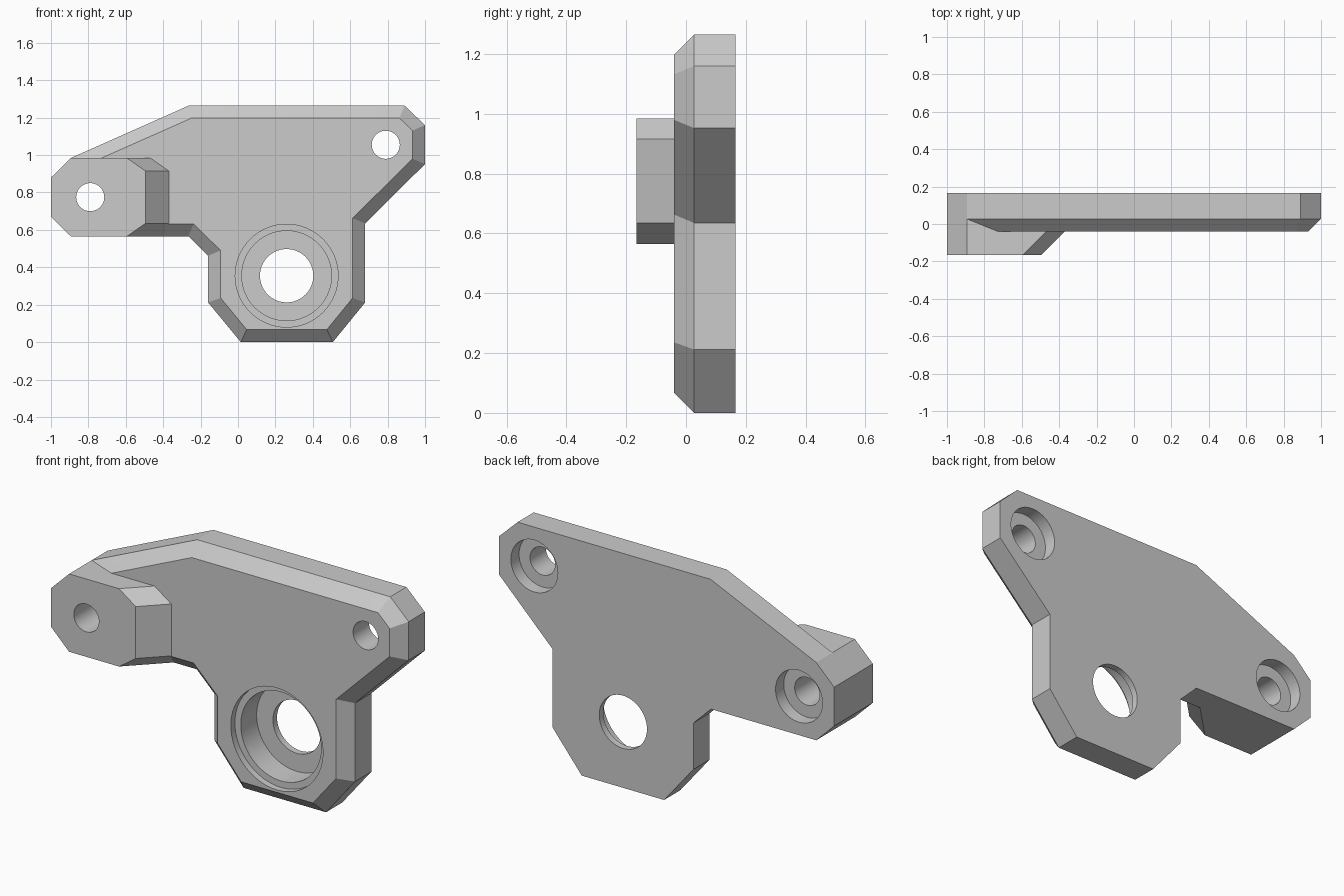
import bpy, bmesh, math
from mathutils import Vector

cube = bpy.data.objects.get("Cube")
if cube:
    bpy.data.objects.remove(cube, do_unlink=True)

FRONT, BACK, CHAMFER = -0.04, 0.165, 0.067
LUG_FRONT, LUG_END = -0.165, 0.1

grey = bpy.data.materials.new("plain grey")
grey.use_nodes = True
colour = (0.6, 0.6, 0.6, 1)
grey.diffuse_color = colour
grey.node_tree.nodes["Principled BSDF"].inputs["Base Color"].default_value = colour


def inset(points, d):
    """Mitred inward offset of a clockwise outline."""
    result = []
    for i, p in enumerate(points):
        p = Vector(p)
        a = (p - Vector(points[i - 1])).normalized()
        b = (Vector(points[(i + 1) % len(points)]) - p).normalized()
        na, nb = Vector((a.y, -a.x)), Vector((b.y, -b.x))
        result.append(p + (na + nb) * d / (1 + na.dot(nb)))
    return result


def loft(name, rings):
    """Solid through (y, outline) rings, front to back."""
    bm = bmesh.new()
    loops = [[bm.verts.new((x, y, z)) for x, z in pts] for y, pts in rings]
    bm.faces.new(loops[0])
    bm.faces.new(loops[-1])
    for r, s in zip(loops, loops[1:]):
        for i in range(len(r)):
            bm.faces.new((r[i - 1], r[i], s[i], s[i - 1]))
    bmesh.ops.recalc_face_normals(bm, faces=bm.faces)
    mesh = bpy.data.meshes.new(name)
    bm.to_mesh(mesh)
    bm.free()
    mesh.materials.append(grey)
    obj = bpy.data.objects.new(name, mesh)
    bpy.context.collection.objects.link(obj)
    return obj


def combine(target, tool, operation):
    mod = target.modifiers.new(operation.lower(), 'BOOLEAN')
    mod.operation, mod.object, mod.solver = operation, tool, 'EXACT'
    bpy.context.view_layer.objects.active = target
    bpy.ops.object.modifier_apply(modifier=mod.name)
    bpy.data.objects.remove(tool, do_unlink=True)


def bore(target, x, z, steps):
    """Cut one stepped round hole from (y, radius) pairs."""
    def circle(r):
        turn = [i * math.tau / 64 for i in range(64)]
        return [(x + r * math.cos(t), z + r * math.sin(t)) for t in turn]
    cutter = loft("bore_cutter", [(y, circle(r)) for y, r in steps])
    cutter.hide_render = True
    combine(target, cutter, 'DIFFERENCE')


# Main plate with a chamfered front rim
outline = [(-1, 0.88), (-0.893, 0.985), (-0.262, 1.265), (0.89, 1.265), (1, 1.16),
           (1, 0.952), (0.68, 0.635), (0.68, 0.212), (0.507, 0), (0.015, 0),
           (-0.16, 0.212), (-0.16, 0.462), (-0.265, 0.565), (-0.893, 0.565), (-1, 0.67)]
plate = loft("mounting_plate", [(FRONT, inset(outline, CHAMFER)),
                                (FRONT + CHAMFER, outline), (BACK, outline)])

# Thick side lug whose inner end slopes into the plate
left_side = [(-0.893, 0.565), (-1, 0.67), (-1, 0.88), (-0.893, 0.985)]
inner_end = [(-0.595, 0.985), (-0.495, 0.915), (-0.495, 0.635), (-0.595, 0.565)]
shift = LUG_END - LUG_FRONT
lug = loft("side_lug", [(LUG_FRONT, left_side + inner_end),
                        (LUG_END, left_side + [(x + shift, z) for x, z in inner_end])])
combine(plate, lug, 'UNION')

# Screw holes, counterbored from the back
for x, z in ((-0.79, 0.775), (0.79, 1.055)):
    floor = BACK - 0.07
    bore(plate, x, z, [(-0.3, 0.075), (floor, 0.075), (floor, 0.14), (0.3, 0.14)])

# Bearing seat, stepped from the front
step, floor = FRONT + 0.035, FRONT + 0.17
bore(plate, 0.26, 0.355, [(-0.3, 0.275), (step, 0.275), (step, 0.24),
                          (floor, 0.24), (floor, 0.1425), (0.3, 0.1425)])

bpy.ops.object.select_all(action='DESELECT')
plate.select_set(True)
bpy.context.view_layer.objects.active = plate
bpy.ops.object.shade_smooth_by_angle(angle=math.radians(20))
